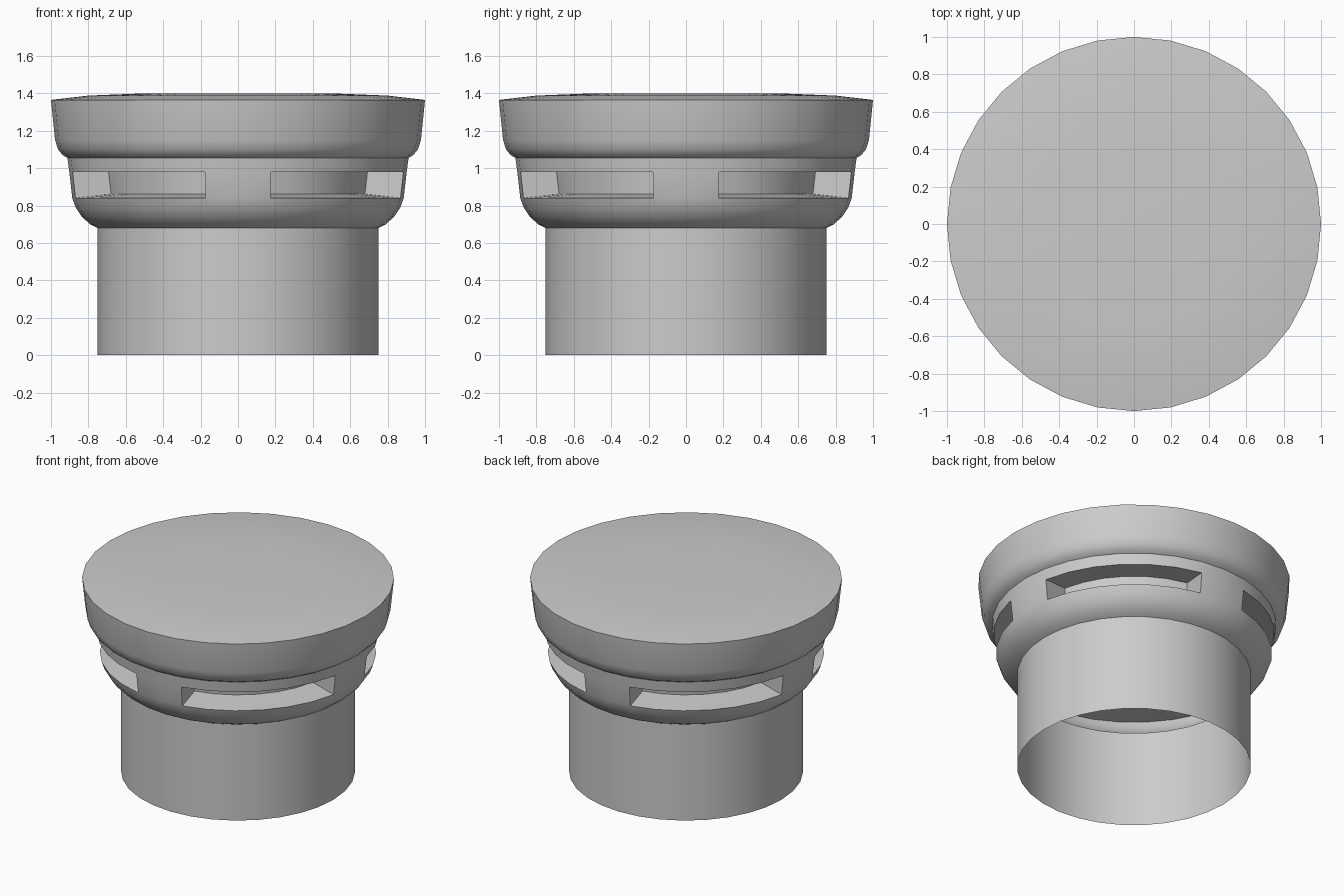
import bpy, bmesh, math
from mathutils import Vector

if "Cube" in bpy.data.objects:
    bpy.data.objects.remove(bpy.data.objects["Cube"])

SIDES = 32
# (radius, z) outline from the open bottom of the tube up to the crown
PROFILE = [(0.75, 0.0), (0.75, 0.68), (0.79, 0.70), (0.835, 0.74), (0.868, 0.79),
           (0.886, 0.84), (0.902, 0.98), (0.912, 1.055), (0.937, 1.07), (0.962, 1.10),
           (0.978, 1.15), (1.0, 1.365), (0.8, 1.388), (0.55, 1.398)]
BAND = 5        # profile step that holds the vents
DEPTH = 0.195

bm = bmesh.new()


def point(radius, z, i):
    a = 2 * math.pi * i / SIDES
    return bm.verts.new((radius * math.cos(a), radius * math.sin(a), z))


# Turned shell, skipping the faces where the four vents open
def is_vent(i):
    return 1 <= i % 8 <= 6


rings = [[point(r, z, i) for i in range(SIDES)] for r, z in PROFILE]
for k in range(len(rings) - 1):
    for i in range(SIDES):
        j = (i + 1) % SIDES
        if k == BAND and is_vent(i):
            continue
        bm.faces.new((rings[k][i], rings[k][j], rings[k + 1][j], rings[k + 1][i]))

# Slightly domed crown
crown = bm.verts.new((0, 0, 1.40))
for i in range(SIDES):
    bm.faces.new((rings[-1][i], rings[-1][(i + 1) % SIDES], crown))

# Recessed vents, sunk square to the leaning band
(r0, z0), (r1, z1) = PROFILE[BAND], PROFILE[BAND + 1]
inward = Vector((-(z1 - z0), r1 - r0)).normalized() * DEPTH
for q in range(4):
    ids = [8 * q + n for n in range(1, 8)]
    low, high = [rings[BAND][i] for i in ids], [rings[BAND + 1][i] for i in ids]
    low_in = [point(r0 + inward.x, z0 + inward.y, i) for i in ids]
    high_in = [point(r1 + inward.x, z1 + inward.y, i) for i in ids]
    for n in range(6):
        bm.faces.new((low[n], low[n + 1], low_in[n + 1], low_in[n]))
        bm.faces.new((low_in[n], low_in[n + 1], high_in[n + 1], high_in[n]))
        bm.faces.new((high_in[n], high_in[n + 1], high[n + 1], high[n]))
    bm.faces.new((low[0], low_in[0], high_in[0], high[0]))
    bm.faces.new((high[6], high_in[6], low_in[6], low[6]))

mesh = bpy.data.meshes.new("vent_cap")
bm.to_mesh(mesh)
bm.free()
cap = bpy.data.objects.new("vent_cap", mesh)
bpy.context.collection.objects.link(cap)
bpy.context.view_layer.objects.active = cap
cap.select_set(True)
bpy.ops.object.shade_smooth_by_angle(angle=math.radians(30))
